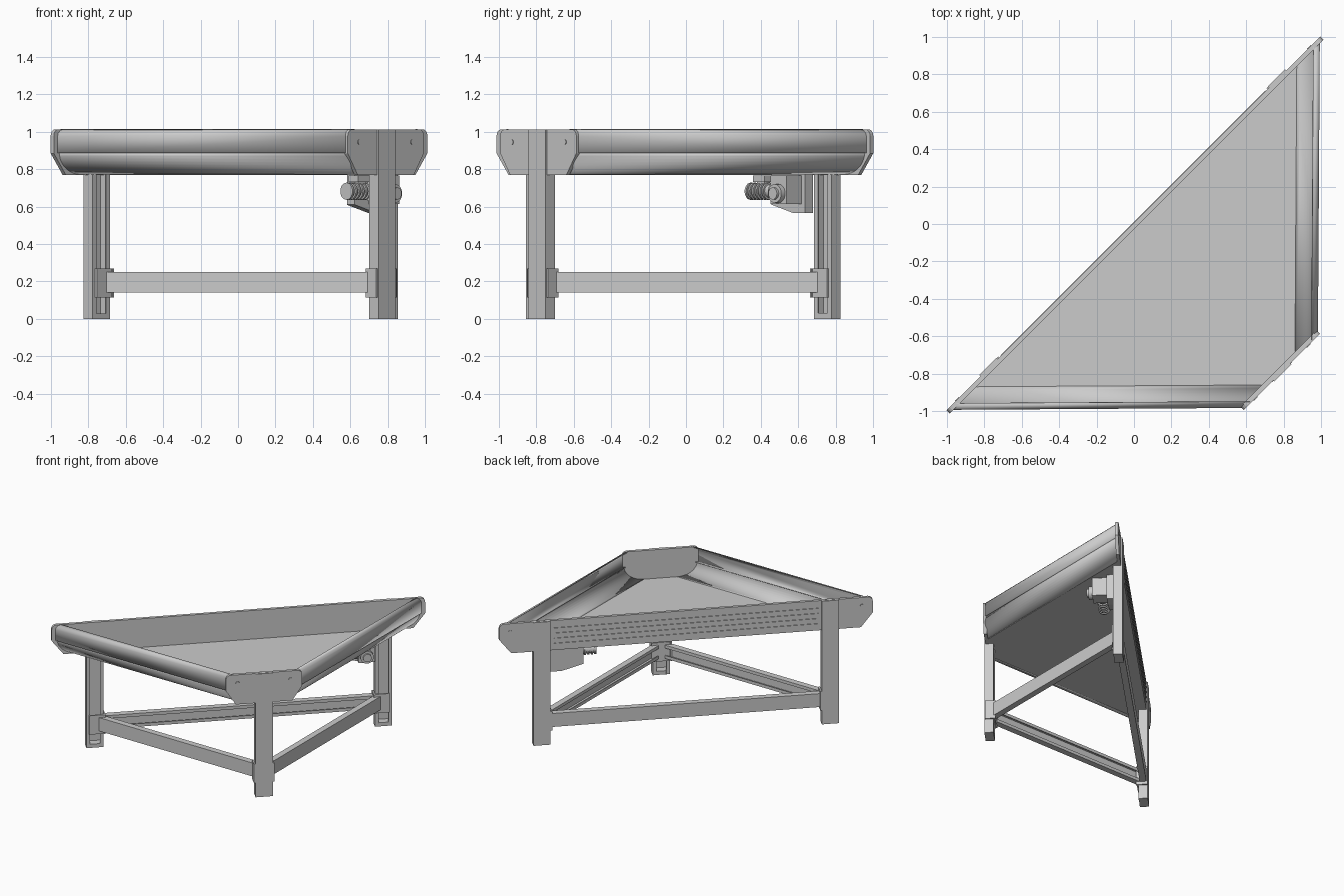
import bpy, bmesh
from math import pi, sin, cos, sqrt, radians
from mathutils import Matrix, Vector

if "Cube" in bpy.data.objects:
    bpy.data.objects.remove(bpy.data.objects["Cube"])

# Everything is built in a frame turned 45 degrees: local X runs along the long
# diagonal side, local -Y points to the cut corner, so the table mirrors in X.
R2 = sqrt(2)
ZT = 1.013


def W(x, y, z):
    """World position to local frame."""
    return Vector(((x + y) / R2, (y - x) / R2, z))


def finish(name, bm, mirror=False, smooth=False):
    bmesh.ops.recalc_face_normals(bm, faces=bm.faces)
    me = bpy.data.meshes.new(name)
    bm.to_mesh(me)
    bm.free()
    ob = bpy.data.objects.new(name, me)
    bpy.context.collection.objects.link(ob)
    ob.rotation_euler.z = pi / 4
    if smooth:
        me.shade_smooth()
        me.set_sharp_from_angle(angle=radians(35))
    if mirror:
        ob.modifiers.new("mirror", 'MIRROR').use_axis[0] = True
    return ob


def prism(name, pts, vec, mirror=False):
    """Closed outline extruded along a vector."""
    bm = bmesh.new()
    f = bm.faces.new([bm.verts.new(p) for p in pts])
    top = bmesh.ops.extrude_face_region(bm, geom=[f])
    bmesh.ops.translate(bm, vec=vec, verts=[v for v in top["geom"] if isinstance(v, bmesh.types.BMVert)])
    return finish(name, bm, mirror)


def box(name, x0, x1, y0, y1, z0, z1, mirror=False):
    pts = [(x0, y0, z0), (x1, y0, z0), (x1, y1, z0), (x0, y1, z0)]
    return prism(name, pts, (0, 0, z1 - z0), mirror)


def cylinder(name, center, axis, r, length, mirror=False, sides=24):
    bm = bmesh.new()
    rot = Vector((0, 0, 1)).rotation_difference(Vector(axis)).to_matrix().to_4x4()
    bmesh.ops.create_cone(bm, cap_ends=True, segments=sides, radius1=r, radius2=r,
                          depth=length, matrix=Matrix.Translation(center) @ rot)
    return finish(name, bm, mirror, True)


def channel(w, d, lip, t):
    """Lipped C section: (across, depth), web at depth 0, open at depth d."""
    h = w / 2
    half = [(h, 0), (h, d), (h - lip, d), (h - lip, d - t), (h - t, d - t), (h - t, t)]
    return half + [(-a, b) for a, b in reversed(half)]


def end_plate(name, half, y, thick, cut):
    """Upright plate with cut lower corners and rounded upper corners."""
    r = 0.035
    right = [(half - cut, 0.77), (half, 0.885)]
    right += [(half - r + r * cos(a), ZT - r + r * sin(a)) for a in (0, pi / 8, pi / 4, 3 * pi / 8, pi / 2)]
    outline = right + [(-x, z) for x, z in reversed(right)]
    return prism(name, [(x, y, z) for x, z in outline], (0, thick, 0))


def edge_strip(name, section, thick):
    """Section (inset, z) run along the front edge, mitred at both ends."""
    bm = bmesh.new()
    a, b = [], []
    for i, z in section:
        ya, yb = -0.99 + i, -0.98 + i
        a.append(bm.verts.new(W(ya + 0.012, ya, z)))
        b.append(bm.verts.new(W(1.57 + yb, yb, z)))
    for k in range(len(section) - 1):
        bm.faces.new((a[k], b[k], b[k + 1], a[k + 1]))
    ob = finish(name, bm, True, True)
    s = ob.modifiers.new("thickness", 'SOLIDIFY')
    s.thickness = thick
    s.offset = 0
    return ob


# Upright plates closing the diagonal side and the cut corner
end_plate("diagonal_side_plate", 1.412, -0.02, 0.024, 0.09)
end_plate("corner_plate", 0.288, -1.117, 0.025, 0.075)
for k in range(4):
    z = 0.815 + 0.042 * k
    box(f"diagonal_plate_rib_{k + 1}", -1.0, 1.0, 0.004, 0.009, z, z + 0.012)
cylinder("diagonal_plate_bolt", (1.33, 0.005, 0.945), (0, 1, 0), 0.014, 0.008, True, 12)
cylinder("corner_plate_bolt", (0.2, -1.118, 0.945), (0, 1, 0), 0.014, 0.008, True, 12)

# Edge guards, curved belt underside and tray floor
edge_strip("edge_guard", [(0.022, 0.888), (0, 0.888), (0, 0.975), (0.004, 0.992),
                          (0.014, 1.005), (0.032, 1.011)], 0.006)
arc = [(0.12 - 0.11 * cos(t * pi / 20), 0.888 - 0.113 * sin(t * pi / 20)) for t in range(11)]
edge_strip("belt_curve", arc, 0.006)
floor = [W(-0.86, -0.87, 0.772), W(0.70, -0.865, 0.772), W(0.865, -0.70, 0.772), W(0.87, 0.86, 0.772)]
prism("tray_floor", floor, (0, 0, 0.006))

# Legs: open channels with a face strip running up over the plates
sec = channel(0.13, 0.07, 0.028, 0.008)
LX = 1.09
prism("diagonal_leg", [(LX + a, 0.014 - b, 0) for a, b in sec], (0, 0, 0.775), True)
prism("corner_leg", [(a, -1.126 + b, 0) for a, b in sec], (0, 0, 0.775))
box("diagonal_leg_face", LX - 0.065, LX + 0.065, 0.003, 0.014, 0.77, ZT - 0.002, True)
box("corner_leg_face", -0.065, 0.065, -1.126, -1.115, 0.77, ZT - 0.002)
box("diagonal_leg_foot", LX - 0.06, LX + 0.06, -0.055, 0.01, 0.0, 0.03, True)
box("corner_leg_foot", -0.06, 0.06, -1.12, -1.057, 0.0, 0.03)

# Lower braces between the legs
sec = channel(0.11, 0.05, 0.025, 0.007)
prism("front_and_right_brace", [W(-0.725, -0.80 + b, 0.195 + a) for a, b in sec],
      W(0.715, 0, 0) - W(-0.725, 0, 0), True)
prism("diagonal_brace", [(-LX + 0.06, 0.005 - b, 0.195 + a) for a, b in sec], (2 * LX - 0.12, 0, 0))

# Bracket plates clamping braces to the legs
box("diagonal_leg_inner_bracket", LX - 0.077, LX - 0.065, -0.075, 0.012, 0.115, 0.27, True)
box("diagonal_leg_back_bracket", LX - 0.065, LX + 0.045, -0.068, -0.056, 0.115, 0.27, True)
box("corner_leg_side_bracket", 0.065, 0.077, -1.12, -1.04, 0.115, 0.27, True)
box("corner_leg_back_bracket", -0.065, 0.065, -1.056, -1.045, 0.115, 0.27)

# Drive: chain cover, gearbox, hub and finned motor beside one diagonal leg
cover = [(0.765, 0.775), (1.018, 0.775), (1.018, 0.565), (0.93, 0.565), (0.765, 0.61)]
prism("drive_cover", [(x, -0.057, z) for x, z in cover], (0, -0.06, 0))
box("gearbox", 0.87, 0.99, -0.23, -0.115, 0.615, 0.765)
cylinder("gearbox_hub", (0.93, -0.235, 0.67), (0, 1, 0), 0.05, 0.05)
cylinder("gearbox_hub_cap", (0.93, -0.265, 0.67), (0, 1, 0), 0.032, 0.02)
cylinder("motor_body", (0.765, -0.165, 0.682), (1, 0, 0), 0.036, 0.22)
cylinder("motor_flange", (0.855, -0.165, 0.682), (1, 0, 0), 0.055, 0.03)
for k in range(6):
    cylinder(f"motor_fin_{k + 1}", (0.66 + 0.026 * k, -0.165, 0.682), (1, 0, 0), 0.046, 0.012)
box("motor_terminal_stem", 0.72, 0.78, -0.185, -0.145, 0.71, 0.735)
box("motor_terminal_box", 0.705, 0.795, -0.2, -0.13, 0.732, 0.765)
